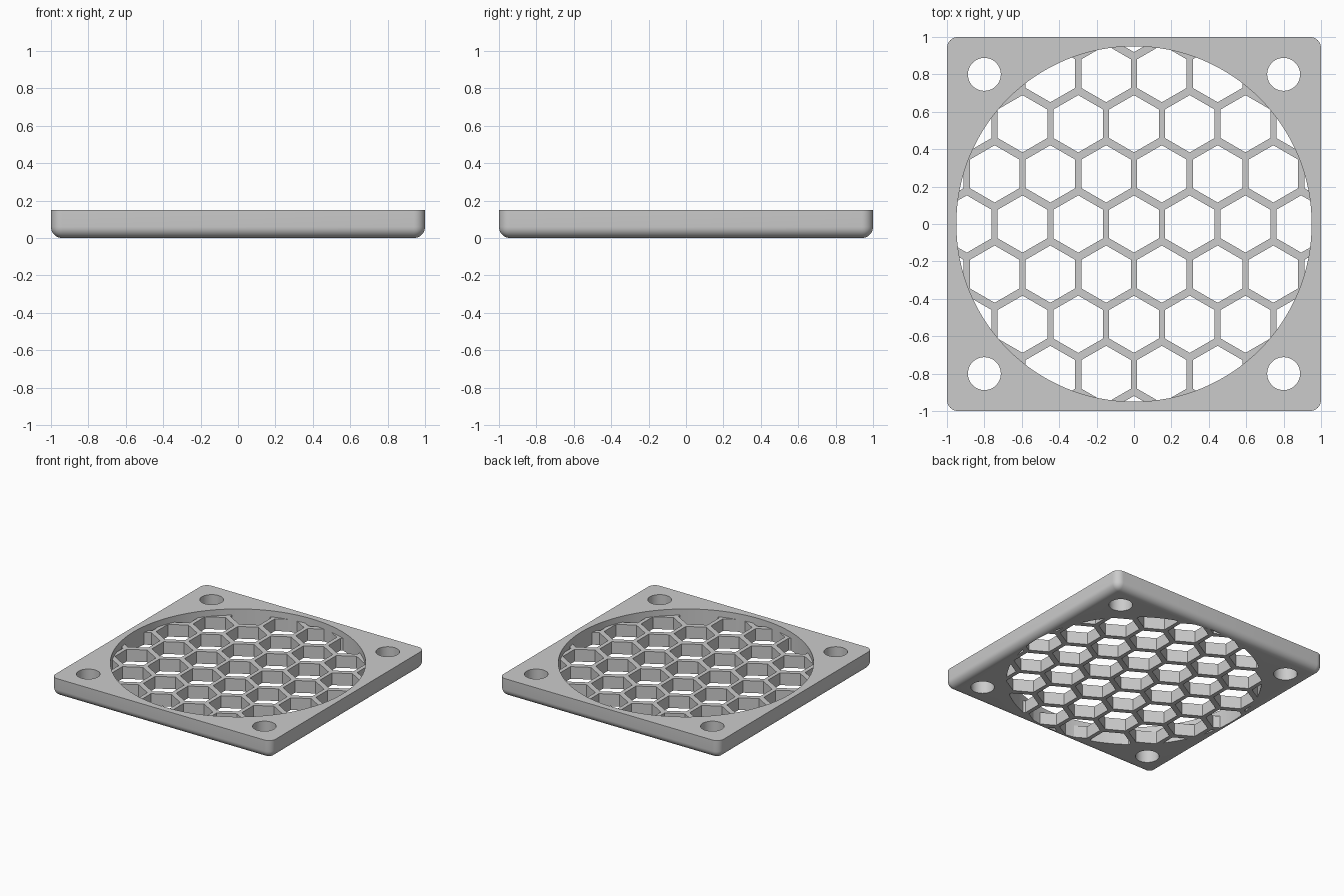
import bpy, bmesh, math
from mathutils import Matrix

if "Cube" in bpy.data.objects:
    bpy.data.objects.remove(bpy.data.objects["Cube"], do_unlink=True)

HEIGHT = 0.15          # frame thickness
GRILLE = 0.10          # grille thickness, recessed below the frame top
OPENING = 0.95         # radius of the air opening
ROUND = 0.06           # edge rounding
PITCH, ROW = 0.298, 0.268
HEX = 0.153            # hexagon corner radius

grey = bpy.data.materials.new("plain grey")
grey.use_nodes = True
colour = (0.6, 0.6, 0.6, 1)
grey.diffuse_color = colour
grey.node_tree.nodes["Principled BSDF"].inputs["Base Color"].default_value = colour


def prism(bm, x, y, radius, z0, z1, sides):
    """Add an upright prism with a corner towards +y."""
    bmesh.ops.create_cone(bm, cap_ends=True, segments=sides, radius1=radius,
                          radius2=radius, depth=z1 - z0,
                          matrix=Matrix.Translation((x, y, (z0 + z1) / 2)))


def make(name, bm):
    mesh = bpy.data.meshes.new(name)
    bm.to_mesh(mesh)
    bm.free()
    mesh.materials.append(grey)
    obj = bpy.data.objects.new(name, mesh)
    bpy.context.collection.objects.link(obj)
    return obj


def cut(obj, cutter):
    """Subtract the cutter, remove it, and shade the rounded faces smooth."""
    cutter.hide_render = True
    mod = obj.modifiers.new("cut", "BOOLEAN")
    mod.operation, mod.solver, mod.object = "DIFFERENCE", "EXACT", cutter
    bpy.ops.object.select_all(action="DESELECT")
    obj.select_set(True)
    bpy.context.view_layer.objects.active = obj
    bpy.ops.object.modifier_apply(modifier=mod.name)
    bpy.data.objects.remove(cutter, do_unlink=True)
    bpy.ops.object.shade_smooth_by_angle(angle=math.radians(30))


# Square frame with rounded corners and rounded bottom edge
bm = bmesh.new()
bmesh.ops.create_cube(bm, size=1, matrix=Matrix.Translation((0, 0, HEIGHT / 2))
                      @ Matrix.Diagonal((2, 2, HEIGHT, 1)))
soft = [e for e in bm.edges if min(v.co.z for v in e.verts) < HEIGHT / 2]
bmesh.ops.bevel(bm, geom=soft, offset=ROUND, segments=8, profile=0.5, affect="EDGES")
frame = make("frame", bm)

# Air opening and four screw holes
bm = bmesh.new()
prism(bm, 0, 0, OPENING, -0.1, HEIGHT + 0.1, 128)
for x in (-0.8, 0.8):
    for y in (-0.8, 0.8):
        prism(bm, x, y, 0.088, -0.1, HEIGHT + 0.1, 48)
cut(frame, make("hole_cutter", bm))

# Honeycomb grille filling the opening
bm = bmesh.new()
prism(bm, 0, 0, OPENING, 0, GRILLE, 128)
grille = make("honeycomb_grille", bm)

bm = bmesh.new()
for row in range(-4, 5):
    for col in range(-4, 5):
        x = (col + (row % 2) / 2) * PITCH
        y = row * ROW
        if math.hypot(x, y) < OPENING + HEX:
            prism(bm, x, y, HEX, -0.1, HEIGHT + 0.1, 6)
cut(grille, make("honeycomb_cutter", bm))
